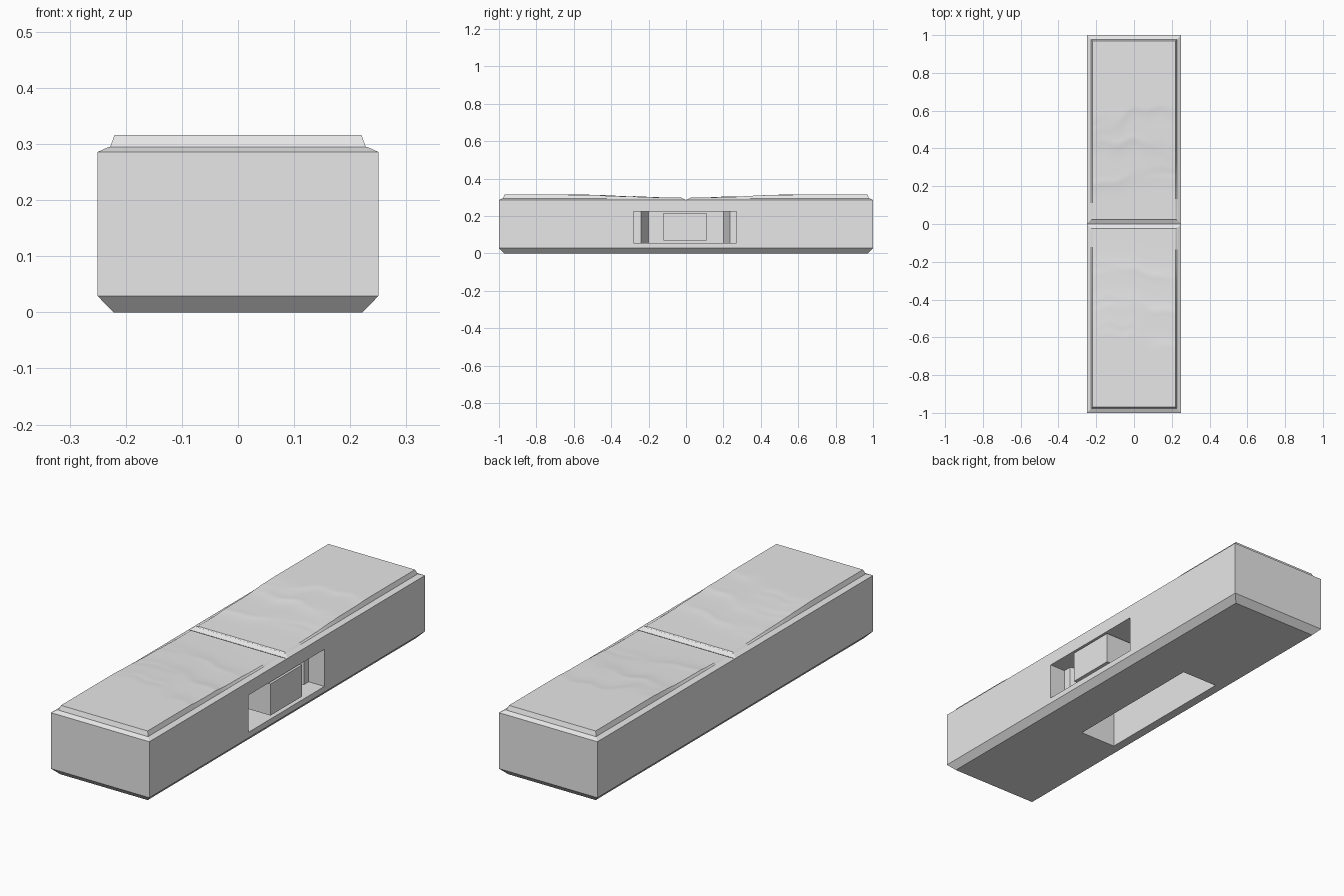
import bpy, bmesh, math

if "Cube" in bpy.data.objects:
    bpy.data.objects.remove(bpy.data.objects["Cube"], do_unlink=True)

grey = bpy.data.materials.new("plain grey")
grey.use_nodes = True
grey.diffuse_color = (0.8, 0.8, 0.8, 1)
grey.node_tree.nodes["Principled BSDF"].inputs["Base Color"].default_value = (0.8, 0.8, 0.8, 1)


def finish(name, bm):
    bmesh.ops.recalc_face_normals(bm, faces=bm.faces)
    mesh = bpy.data.meshes.new(name)
    bm.to_mesh(mesh)
    bm.free()
    mesh.materials.append(grey)
    obj = bpy.data.objects.new(name, mesh)
    bpy.context.collection.objects.link(obj)
    return obj


def loft(name, rings):
    """Closed solid through rings of equal point count."""
    bm = bmesh.new()
    loops = [[bm.verts.new(p) for p in ring] for ring in rings]
    n = len(loops[0])
    for a, b in zip(loops, loops[1:]):
        for i in range(n):
            j = (i + 1) % n
            bm.faces.new((a[i], a[j], b[j], b[i]))
    bm.faces.new(loops[0][::-1])
    bm.faces.new(loops[-1])
    return finish(name, bm)


def rect(x0, x1, y0, y1, z):
    return [(x0, y0, z), (x1, y0, z), (x1, y1, z), (x0, y1, z)]


def activate(obj):
    bpy.ops.object.select_all(action='DESELECT')
    obj.select_set(True)
    bpy.context.view_layer.objects.active = obj


def cut(obj, cutter):
    cutter.hide_render = True
    mod = obj.modifiers.new("cut", 'BOOLEAN')
    mod.operation = 'DIFFERENCE'
    mod.solver = 'EXACT'
    mod.object = cutter
    activate(obj)
    bpy.ops.object.modifier_apply(modifier=mod.name)
    bpy.data.objects.remove(cutter, do_unlink=True)


# Body: long block with a bottom chamfer and a shallow top chamfer
body = loft("body", [rect(-x, x, -y, y, z) for x, y, z in
                     ((0.222, 0.972, 0), (0.25, 1, 0.029), (0.25, 1, 0.286), (0.23, 0.98, 0.295))])

# Side slot: stepped opening with slanted inner walls
plan = [(0.3, -0.28), (0.17, -0.28), (0.17, -0.24), (0.05, -0.2),
        (0.05, 0.2), (0.17, 0.235), (0.17, 0.27), (0.3, 0.27)]
cut(body, loft("slot_cutter", [[(x, y, z) for x, y in plan] for z in (0.055, 0.225)]))

# Underside recess
cut(body, loft("recess_cutter", [rect(-0.18, 0.005, -0.355, 0.35, z) for z in (-0.05, 0.2)]))

# V groove across the middle of the top
vee = [(0, 0.286), (0.042, 0.305), (-0.042, 0.305)]
cut(body, loft("groove_cutter", [[(x, y, z) for y, z in vee] for x in (-0.3, 0.3)]))

# Button set flush in the side slot
loft("side_button", [rect(0.045, 0.249, -0.12, 0.11, z) for z in (0.07, 0.215)])


def pad_height(x, y, side):
    """Flat outer half, stepping down along wavy creases to the groove."""
    d = abs(y)
    wave = 0.025 * math.sin(17 * x + side) + 0.015 * math.sin(41 * x + 2 * side)
    lines = ((0.56 + 0.25 * x, 0.004, 0.018), (0.40 - 0.12 * x * side, 0.005, 0.02),
             (0.22 + 0.15 * x, 0.004, 0.022))
    z = 0.316 - 0.004 * max(0, 1 - d / 0.5)
    for k, (centre, drop, width) in enumerate(lines):
        edge = centre + wave * (1 - 0.3 * k)
        z -= drop / (1 + math.exp((d - edge) / width))
        z += 0.0015 * math.exp(-((d - edge - 0.03) / 0.02) ** 2) * math.sin(9 * x + k + side)
    return min(0.316, max(z, 0.2965))


def make_pad(name, side):
    bm = bmesh.new()
    nx, ny = 32, 90
    grid = []
    for j in range(ny + 1):
        y = side * (0.025 + 0.945 * j / ny)
        row = []
        for i in range(nx + 1):
            x = -0.22 + 0.44 * i / nx
            row.append(bm.verts.new((x, y, pad_height(x, y, side))))
        grid.append(row)
    for a, b in zip(grid, grid[1:]):
        for i in range(nx):
            bm.faces.new((a[i], a[i + 1], b[i + 1], b[i]))
    # Sloped skirt down to the body
    rim = [e for e in bm.edges if e.is_boundary]
    new = bmesh.ops.extrude_edge_only(bm, edges=rim)["geom"]
    for v in (g for g in new if isinstance(g, bmesh.types.BMVert)):
        if abs(v.co.x) > 0.2199:
            v.co.x *= 0.228 / 0.22
        if abs(v.co.y) > 0.969:
            v.co.y = side * 0.978
        elif abs(v.co.y) < 0.026:
            v.co.y = side * 0.02
        v.co.z = 0.2945
    pad = finish(name, bm)
    activate(pad)
    bpy.ops.object.shade_smooth_by_angle(angle=math.radians(30))


make_pad("front_top_pad", -1)
make_pad("back_top_pad", 1)
